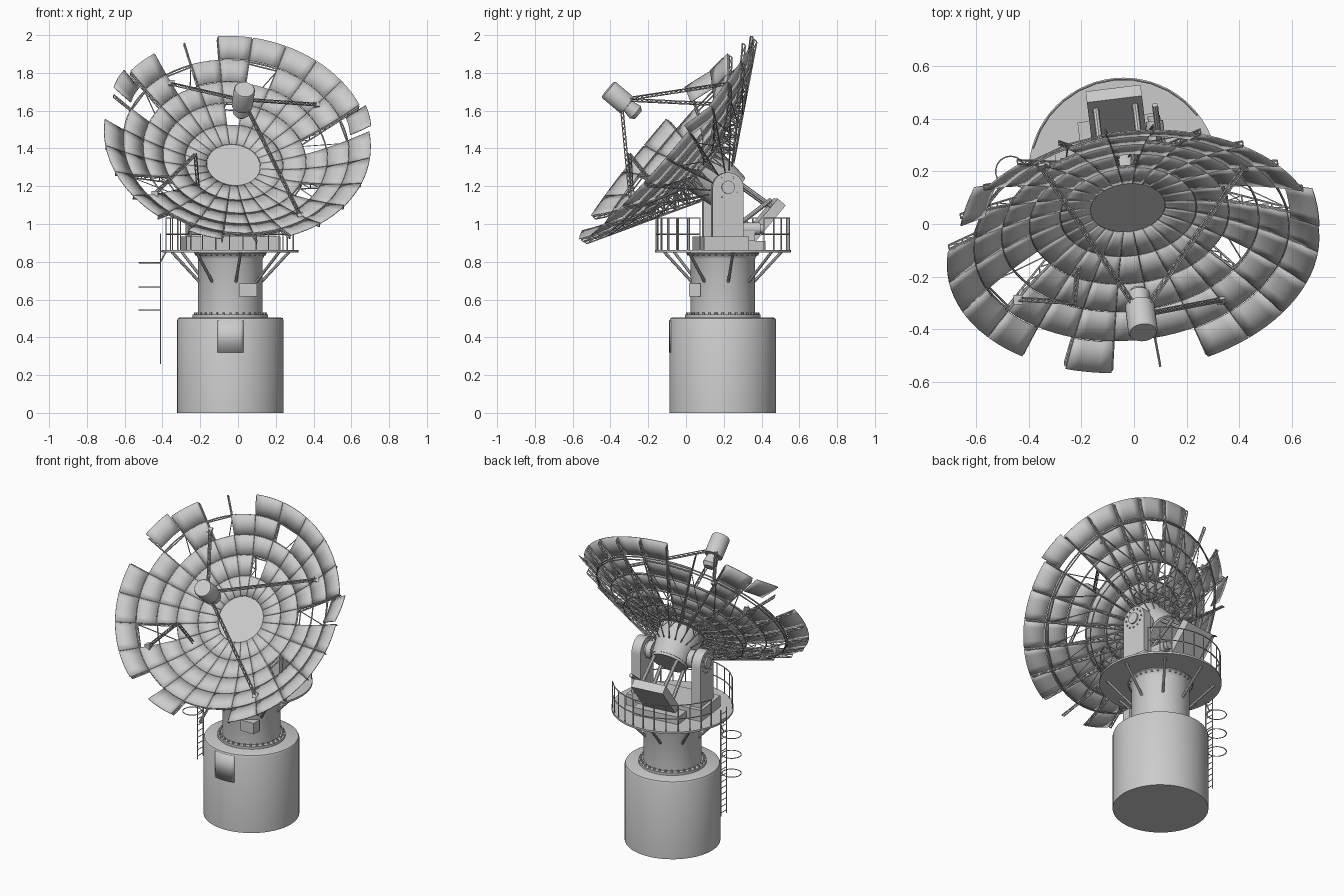
import bpy, bmesh
from math import sin, cos, pi, radians
from mathutils import Matrix, Vector

if "Cube" in bpy.data.objects:
    bpy.data.objects.remove(bpy.data.objects["Cube"])

CX, CY = -0.04, 0.195                       # pedestal axis
AZ = Matrix.Translation((CX, CY, 0)) @ Matrix.Rotation(radians(7), 4, 'Z')
HEAD = AZ @ Matrix.Translation((0, 0, 1.2)) @ Matrix.Rotation(radians(50), 4, 'X')
BASE = Matrix.Translation((CX, CY, 0))
I4 = Matrix.Identity(4)


def finish(name, bm, M=I4, angle=35, recalc=True):
    if recalc:
        bmesh.ops.recalc_face_normals(bm, faces=bm.faces)
    me = bpy.data.meshes.new(name)
    bm.to_mesh(me)
    bm.free()
    ob = bpy.data.objects.new(name, me)
    bpy.context.collection.objects.link(ob)
    ob.matrix_world = M
    bpy.ops.object.select_all(action='DESELECT')
    ob.select_set(True)
    bpy.context.view_layer.objects.active = ob
    bpy.ops.object.shade_smooth_by_angle(angle=radians(angle))
    return ob


def bar(bm, p, q, r, n=6, r2=None):
    p, q = Vector(p), Vector(q)
    d = q - p
    M = Matrix.Translation((p + q) / 2) @ d.to_track_quat('Z', 'Y').to_matrix().to_4x4()
    bmesh.ops.create_cone(bm, cap_ends=True, segments=n, radius1=r,
                          radius2=r if r2 is None else r2, depth=d.length, matrix=M)


def path(bm, pts, r, n=6):
    for p, q in zip(pts, pts[1:]):
        bar(bm, p, q, r, n)


def box(bm, c, s, M=I4):
    bmesh.ops.create_cube(bm, size=1, matrix=M @ Matrix.Translation(c) @ Matrix.Diagonal((*s, 1)))


def truss(bm, p, q, w=0.009, r=0.003, step=0.03):
    """Three-chord lattice beam."""
    p, q = Vector(p), Vector(q)
    R = (q - p).to_track_quat('Z', 'Y').to_matrix()
    off = [R @ Vector((w * cos(a), w * sin(a), 0)) for a in (0, 2 * pi / 3, 4 * pi / 3)]
    n = max(2, int((q - p).length / step))
    for o in off:
        bar(bm, p + o, q + o, r, 5)
    for i in range(n):
        a, b = p.lerp(q, i / n), p.lerp(q, (i + 1) / n)
        for j in range(3):
            bar(bm, a + off[j], b + off[(j + 1) % 3], r * 0.7, 4)


def lathe(name, prof, M, n=64):
    bm = bmesh.new()
    rings = [[bm.verts.new((r * cos(2 * pi * i / n), r * sin(2 * pi * i / n), z)) for i in range(n)]
             for r, z in prof]
    for a, b in zip(rings, rings[1:]):
        for i in range(n):
            bm.faces.new((a[i], a[(i + 1) % n], b[(i + 1) % n], b[i]))
    bm.faces.new(rings[0])
    bm.faces.new(rings[-1])
    return finish(name, bm, M)


def cyl(r, deg, z):
    return Vector((r * cos(radians(deg)), r * sin(radians(deg)), z))


# pedestal and column
lathe("pedestal", [(.282, 0), (.282, .49), (.277, .501), (.266, .506)], BASE)
lathe("column", [(.2, .505), (.2, .522), (.171, .522), (.171, .815), (.178, .83), (.192, .843), (.192, .856)], BASE)
lathe("platform", [(.36, .85), (.36, .862)], BASE)
bm = bmesh.new()
for i in range(32):
    a = i * 11.25
    bar(bm, cyl(.187, a, .52), cyl(.187, a, .532), .007)
    bar(bm, cyl(.183, a, .832), cyl(.183, a, .845), .006)
finish("flange_bolts", bm, BASE)
bm = bmesh.new()
for i in range(8):
    a = 10 + 45 * i
    bar(bm, cyl(.168, a, .695), cyl(.315, a, .852), .008, 8)
finish("platform_struts", bm, BASE)

# hatch on the pedestal and junction box on the column
bm = bmesh.new()
cols = [[bm.verts.new(cyl(.284, -104 + 28 * i / 8, z)) for z in (.32, .49)] for i in range(9)]
for a, b in zip(cols, cols[1:]):
    bm.faces.new((a[0], b[0], b[1], a[1]))
finish("hatch", bm, BASE).modifiers.new("thick", 'SOLIDIFY').thickness = .006
bm = bmesh.new()
box(bm, (.052, .047, .65), (.095, .06, .07))
finish("junction_box", bm)

# railing in two arcs, open at the sides
bm = bmesh.new()
for a0, a1 in ((-150, -20), (38, 165)):
    n = round((a1 - a0) / 12)
    angs = [a0 + (a1 - a0) * i / n for i in range(n + 1)]
    for z in (.945, 1.032):
        path(bm, [cyl(.354, a, z) for a in angs], .0035)
    for a in angs:
        bar(bm, cyl(.354, a, .86), cyl(.354, a, 1.034), .0035)
finish("railing", bm, BASE)

# caged ladder
bm = bmesh.new()
for y in (.17, .23):
    bar(bm, (-.41, y, .26), (-.41, y, .95), .004)
for i in range(17):
    bar(bm, (-.41, .17, .28 + .04 * i), (-.41, .23, .28 + .04 * i), .0025)
for z in (.545, .667, .795):
    path(bm, [Vector((-.468, .2, z)) + cyl(.057, 15 * i, 0) for i in range(25)], .003)
for z in (.8, .855):
    bar(bm, (-.41, .2, z), (-.38, .2, .855), .004)
finish("ladder", bm)

# yoke: base, two round-topped arms, trunnion, drive motor
bm = bmesh.new()
box(bm, (0, -.01, .897), (.5, .24, .075))
box(bm, (.0, .16, .885), (.3, .1, .05))
finish("yoke_base", bm, AZ)
for s, nm in ((1, "right"), (-1, "left")):
    bm = bmesh.new()
    out = [(-.083, .92), (.083, .92)] + [(.083 * cos(pi * i / 20), 1.19 + .083 * sin(pi * i / 20)) for i in range(21)]
    f = bm.faces.new([bm.verts.new((s * .2 - .03, y, z)) for y, z in out])
    ex = bmesh.ops.extrude_face_region(bm, geom=[f])
    bmesh.ops.translate(bm, vec=(.06, 0, 0), verts=[v for v in ex['geom'] if isinstance(v, bmesh.types.BMVert)])
    for i in range(12):
        y, z = .06 * cos(pi * i / 6), 1.195 + .06 * sin(pi * i / 6)
        bar(bm, (s * .228, y, z), (s * .236, y, z), .005)
    bar(bm, (s * .225, 0, 1.195), (s * .24, 0, 1.195), .035, 20)
    finish("yoke_arm_" + nm, bm, AZ)
bm = bmesh.new()
bar(bm, (-.2, 0, 1.2), (.2, 0, 1.2), .04, 24)
for s in (-1, 1):
    bar(bm, (s * .12, 0, 1.2), (s * .155, 0, 1.2), .055, 24)
finish("trunnion", bm, AZ)
bm = bmesh.new()
bar(bm, (.14, .08, .975), (.14, .18, .975), .033, 20)
bar(bm, (.14, .18, .975), (.14, .2, .975), .024, 20)
box(bm, (.14, .11, .94), (.06, .08, .06))
bar(bm, (.15, .07, 1.0), (.15, .24, 1.13), .012, 10)
finish("drive_motor", bm, AZ)

# hub, centre disc and counterweight (head frame: local z is the dish axis)
F4 = 2.19
def para(r):
    return .165 + r * r / F4
def polar(r, deg, d):
    return Vector((r * sin(radians(deg)), r * cos(radians(deg)), d))
lathe("hub", [(.112, -.06), (.112, -.045), (.115, -.045), (.138, .15)], HEAD, 48)
lathe("centre_disc", [(.142, .166), (.142, .174)], HEAD, 48)
bm = bmesh.new()
box(bm, (0, 0, -.285), (.21, .26, .055))
for x in (-.075, .075):
    for y in (-.08, .08):
        bar(bm, (x, y * .8, -.05), (x, y, -.265), .012, 8)
finish("counterweight", bm, HEAD)

# reflector panels, some lost, two bent out of place
EDGE = [.142, .26, .38, .49, .60, .71]
LOST = {(4, k) for k in (11, 12, 14, 19, 22, 23)} | {(3, k) for k in (1, 5, 16, 20, 22)} | {(2, 8), (2, 16), (1, 0), (2, 5)}
BENT = {5: -16, 20: 18}
bm = bmesh.new()
for ring in range(5):
    for k in range(24):
        if (ring, k) in LOST:
            continue
        r0, r1, a0 = EDGE[ring] + .0015, EDGE[ring + 1] - .0015, -4 + 15 * k
        g = []
        for i in range(3):
            r = r0 + (r1 - r0) * i / 2
            g.append([bm.verts.new(polar(r, a0 + .2 + 14.6 * j / 4, para(r))) for j in range(5)])
        for i in range(2):
            for j in range(4):
                bm.faces.new((g[i][j], g[i + 1][j], g[i + 1][j + 1], g[i][j + 1]))
        if ring == 4 and k in BENT:
            vs = sum(g, [])
            c = polar(.655, a0 + 7.5, para(.655))
            ax = polar(1, a0 + 7.5, .6)
            bmesh.ops.rotate(bm, cent=c, matrix=Matrix.Rotation(radians(BENT[k]), 3, ax), verts=vs)
            bmesh.ops.translate(bm, vec=polar(.02, a0 + 7.5, .015), verts=vs)
ob = finish("reflector_panels", bm, HEAD)
so = ob.modifiers.new("thick", 'SOLIDIFY')
so.thickness, so.offset = .005, 0

# rib trusses behind the panels
bm = bmesh.new()
RR = [.14, .2, .26, .32, .38, .435, .49, .545, .60, .65, .705]
def low(r):
    return .04 + (r - .14) / .565 * .325
for k in range(24):
    a = -4 + 15 * k
    top = [polar(r, a, para(r) - .007) for r in RR]
    bot = [polar(r, a, min(low(r), para(r) - .016)) for r in RR]
    path(bm, top, .0045, 5)
    path(bm, bot, .004, 5)
    for i in range(1, len(RR)):
        bar(bm, top[i], bot[i], .0028, 4)
        bar(bm, top[i - 1], bot[i], .0028, 4)
finish("rib_trusses", bm, HEAD)

# hoop rings tying the ribs together
bm = bmesh.new()
for r in EDGE[1:5]:
    path(bm, [polar(r, -4 + 5 * i, para(r) - .008) for i in range(73)], .0045, 5)
for r in (.38, .60):
    path(bm, [polar(r, -4 + 15 * i, low(r)) for i in range(25)], .004, 5)
for k in range(24):
    a, b = -4 + 15 * k, 11 + 15 * k
    bar(bm, polar(.38, a, low(.38)), polar(.6, b, low(.6)), .003, 4)
finish("hoop_rings", bm, HEAD)

# feed and its three standing legs
lathe("feed_body", [(.03, .59), (.044, .61), (.034, .665), (.056, .668), (.056, .79), (.051, .798)], HEAD, 32)
for a, nm in ((56, "right"), (146, "lower"), (326, "left")):
    bm = bmesh.new()
    truss(bm, polar(.55, a, para(.55)), polar(.05, a, .675))
    box(bm, polar(.55, a, para(.55) + .004), (.032, .032, .012))
    finish("feed_leg_" + nm, bm, HEAD)

# broken fourth leg
bm = bmesh.new()
foot = HEAD @ polar(.55, 236, para(.55))
elbow = Vector((-.225, -.3, 1.37))
truss(bm, foot, elbow)
truss(bm, elbow, (-.21, -.165, 1.2))
box(bm, foot, (.035, .035, .03))
finish("feed_leg_broken", bm)
